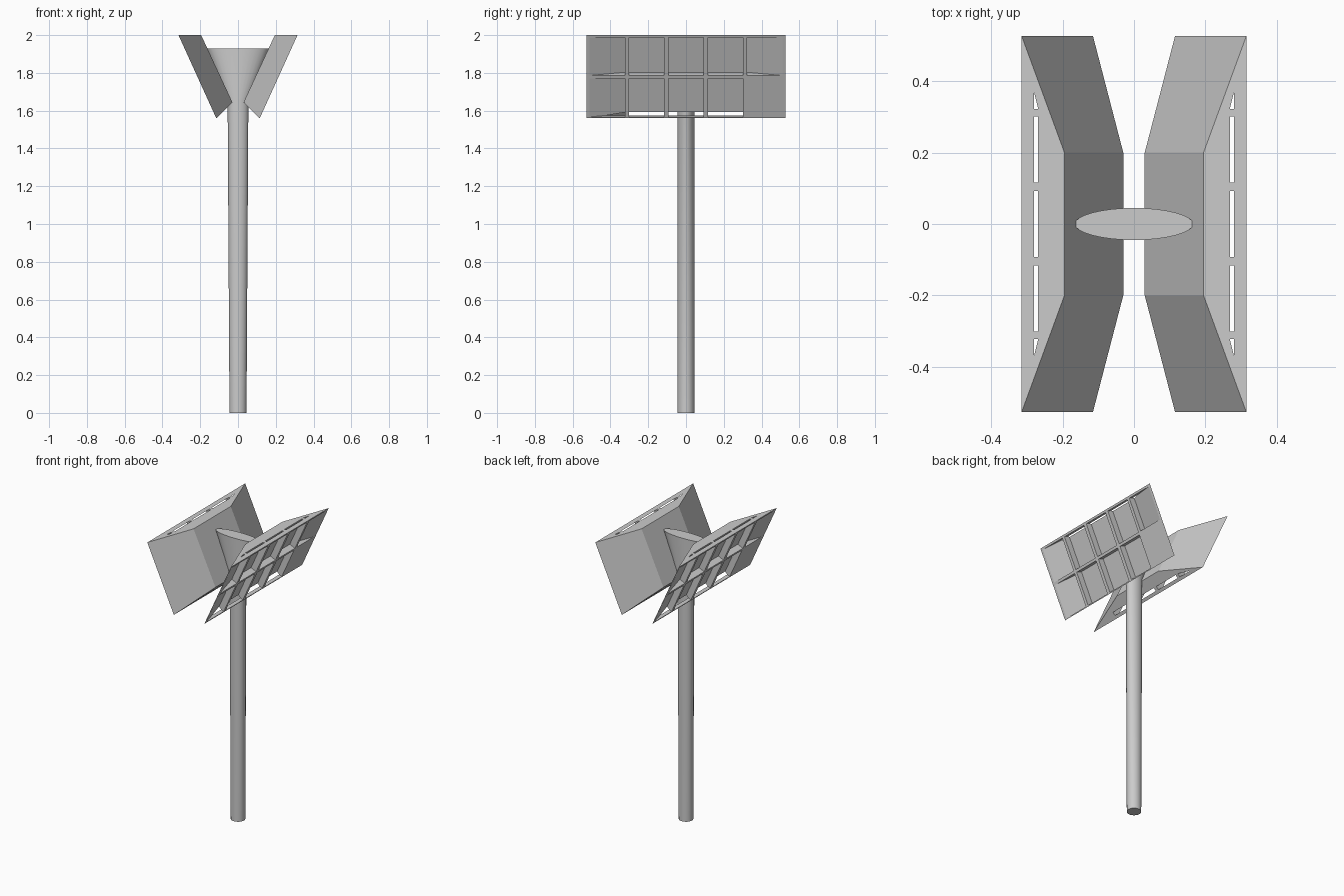
import bpy, bmesh, math
from mathutils import Vector

cube = bpy.data.objects.get("Cube")
if cube:
    bpy.data.objects.remove(cube, do_unlink=True)

grey = bpy.data.materials.new("plain grey")
grey.use_nodes = True
grey.diffuse_color = (0.6, 0.6, 0.6, 1)
grey.node_tree.nodes["Principled BSDF"].inputs["Base Color"].default_value = grey.diffuse_color


def make_object(name, bm):
    bmesh.ops.recalc_face_normals(bm, faces=bm.faces)
    mesh = bpy.data.meshes.new(name)
    bm.to_mesh(mesh)
    bm.free()
    mesh.materials.append(grey)
    obj = bpy.data.objects.new(name, mesh)
    bpy.context.collection.objects.link(obj)
    return obj


def loft(bm, rings):
    """Skin a list of closed rings and cap both ends."""
    loops = [[bm.verts.new(p) for p in ring] for ring in rings]
    for a, b in zip(loops, loops[1:]):
        for i in range(len(a)):
            j = (i + 1) % len(a)
            bm.faces.new((a[i], a[j], b[j], b[i]))
    bm.faces.new(loops[0])
    bm.faces.new(loops[-1])


# Pole: round at the foot, flaring sideways into a flat head
def ellipse(z, rx, ry, sides=32):
    angles = [2 * math.pi * i / sides for i in range(sides)]
    return [(rx * math.cos(a), ry * math.sin(a), z) for a in angles]


bm = bmesh.new()
loft(bm, [ellipse(0, 0.045, 0.045), ellipse(1.66, 0.055, 0.045), ellipse(1.93, 0.166, 0.045)])
pole = make_object("pole", bm)

# Lamp housing: wide slanted front, narrower back
TOP, BOTTOM = Vector((0.315, 0, 2.0)), Vector((0.115, 0, 1.56))
BACK_TOP, BACK_BOTTOM = Vector((0.195, 0, 2.0)), Vector((0.03, 0, 1.645))


def rectangle(low, high, half):
    return [(p.x, y, p.z) for p, y in
            ((low, -half), (low, half), (high, half), (high, -half))]


bm = bmesh.new()
loft(bm, [rectangle(BOTTOM, TOP, 0.527), rectangle(BACK_BOTTOM, BACK_TOP, 0.2)])
left_housing = make_object("left_lamp_housing", bm)

# Recessed lamp cells, shallower toward both ends
up = (TOP - BOTTOM).normalized()
out = Vector((up.z, 0, -up.x))
DEPTH, LIP = 0.042, 0.02
COLUMNS = [(-0.51, -0.323), (-0.302, -0.116), (-0.092, 0.092), (0.116, 0.302), (0.323, 0.51)]
ROWS = [(1.567, 1.770), (1.786, 1.987)]


def floor_depth(y):
    return DEPTH * min(1, (0.51 - abs(y)) / 0.187)


def on_front(z, y, depth):
    p = BOTTOM + up * ((z - BOTTOM.z) / up.z) - out * depth
    return (p.x, y, p.z)


bm = bmesh.new()
for row, (z0, z1) in enumerate(ROWS):
    for col, (y0, y1) in enumerate(COLUMNS):
        if row == 0 and col == len(COLUMNS) - 1:
            continue  # blank cell
        loft(bm, [[on_front(z, y0, -LIP), on_front(z, y1, -LIP),
                   on_front(z, y1, floor_depth(y1)), on_front(z, y0, floor_depth(y0))]
                  for z in (z0, z1)])
cutter = make_object("cell_cutter", bm)
cutter.hide_render = True

cut = left_housing.modifiers.new("cells", "BOOLEAN")
cut.operation = "DIFFERENCE"
cut.solver = "EXACT"
cut.object = cutter
bpy.context.view_layer.objects.active = left_housing
bpy.ops.object.modifier_apply(modifier=cut.name)
bpy.data.objects.remove(cutter, do_unlink=True)

# Second housing is the first turned half way round the pole
right_housing = left_housing.copy()
right_housing.name = "right_lamp_housing"
right_housing.rotation_euler.z = math.pi
bpy.context.collection.objects.link(right_housing)

# Smooth only the pole
bpy.ops.object.select_all(action="DESELECT")
pole.select_set(True)
bpy.context.view_layer.objects.active = pole
bpy.ops.object.shade_smooth_by_angle(angle=math.radians(35))
